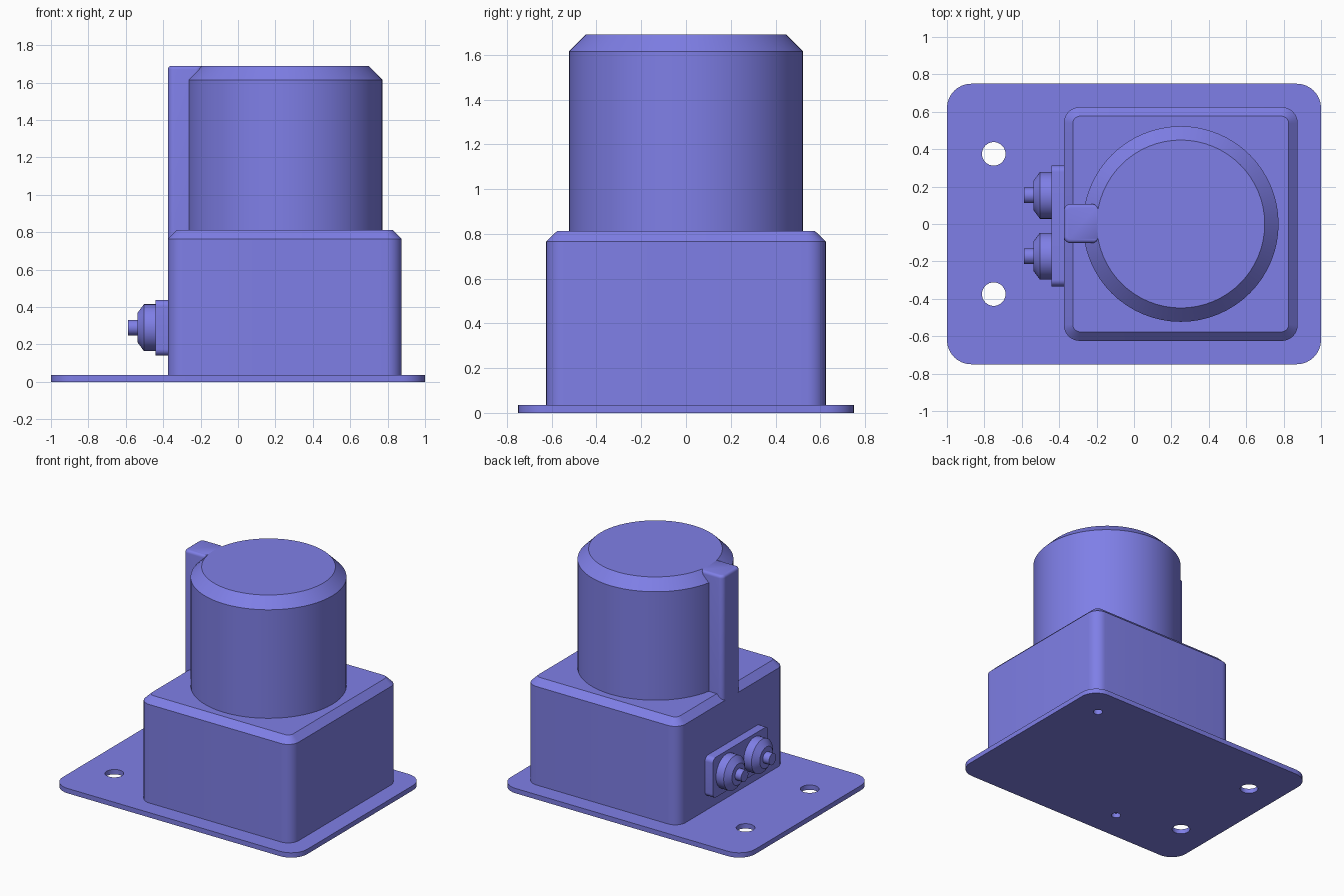
import bpy, bmesh
from math import sin, cos, pi, radians

if "Cube" in bpy.data.objects:
    bpy.data.objects.remove(bpy.data.objects["Cube"])

# Violet-blue paint shared by all parts
paint = bpy.data.materials.new("violet_paint")
paint.diffuse_color = (0.212, 0.212, 0.8, 1)
paint.use_nodes = True
paint.node_tree.nodes["Principled BSDF"].inputs["Base Color"].default_value = paint.diffuse_color


def circle(cx, cy, r, n=64):
    return [(cx + r * cos(2 * pi * i / n), cy + r * sin(2 * pi * i / n)) for i in range(n)]


def rounded_rect(x0, x1, y0, y1, r, n=8):
    pts = []
    corners = [(x1 - r, y1 - r), (x0 + r, y1 - r), (x0 + r, y0 + r), (x1 - r, y0 + r)]
    for q, (cx, cy) in enumerate(corners):
        for i in range(n + 1):
            a = (q + i / n) * pi / 2
            pts.append((cx + r * cos(a), cy + r * sin(a)))
    return pts


def finish(obj):
    obj.data.materials.clear()
    obj.data.materials.append(paint)
    bpy.ops.object.select_all(action='DESELECT')
    obj.select_set(True)
    bpy.context.view_layer.objects.active = obj
    bpy.ops.object.shade_smooth_by_angle(angle=radians(30))


def loft(name, rings, along_x=False):
    """Skin a stack of (outline, height) rings and cap both ends."""
    bm = bmesh.new()
    loops = [[bm.verts.new((h, u, v) if along_x else (u, v, h)) for u, v in outline]
             for outline, h in rings]
    for a, b in zip(loops, loops[1:]):
        for i in range(len(a)):
            j = (i + 1) % len(a)
            bm.faces.new((a[i], a[j], b[j], b[i]))
    bm.faces.new(loops[0])
    bm.faces.new(loops[-1])
    bmesh.ops.recalc_face_normals(bm, faces=bm.faces)
    me = bpy.data.meshes.new(name)
    bm.to_mesh(me)
    bm.free()
    obj = bpy.data.objects.new(name, me)
    bpy.context.collection.objects.link(obj)
    finish(obj)


def plate(name, outlines, z0, z1):
    """Flat plate from an outer outline and hole outlines."""
    cu = bpy.data.curves.new(name, 'CURVE')
    cu.dimensions = '2D'
    cu.fill_mode = 'BOTH'
    cu.extrude = (z1 - z0) / 2
    for pts in outlines:
        sp = cu.splines.new('POLY')
        sp.points.add(len(pts) - 1)
        for p, (x, y) in zip(sp.points, pts):
            p.co = (x, y, 0, 1)
        sp.use_cyclic_u = True
    obj = bpy.data.objects.new(name, cu)
    obj.location.z = (z0 + z1) / 2
    bpy.context.collection.objects.link(obj)
    bpy.ops.object.select_all(action='DESELECT')
    obj.select_set(True)
    bpy.context.view_layer.objects.active = obj
    bpy.ops.object.convert(target='MESH')
    obj = bpy.context.object
    bm = bmesh.new()
    bm.from_mesh(obj.data)
    bmesh.ops.remove_doubles(bm, verts=bm.verts, dist=1e-5)
    bmesh.ops.recalc_face_normals(bm, faces=bm.faces)
    bm.to_mesh(obj.data)
    bm.free()
    finish(obj)


# Mounting plate with two bolt holes and two small screw holes under the box
plate("mounting_plate",
      [rounded_rect(-1, 1, -0.75, 0.75, 0.13),
       circle(-0.75, 0.375, 0.063, 32), circle(-0.75, -0.375, 0.063, 32),
       circle(0.77, 0.52, 0.033, 24), circle(-0.27, -0.52, 0.033, 24)], 0, 0.036)

# Square housing with a chamfered top
side = rounded_rect(-0.375, 0.875, -0.625, 0.625, 0.085)
loft("housing", [(side, 0.036), (side, 0.765),
                 (rounded_rect(-0.327, 0.827, -0.577, 0.577, 0.04), 0.812)])

# Round body with a chamfered rim
loft("round_body", [(circle(0.25, 0, 0.523), 0.80), (circle(0.25, 0, 0.523), 1.615),
                    (circle(0.25, 0, 0.449), 1.69)])

# Rib down the left side, with a rounded top edge
rib = [(rounded_rect(-0.375, -0.19, -0.102, 0.107, 0.035), 0.765)]
for i in range(5):
    a = i * pi / 8
    d, h = 0.02 * (1 - cos(a)), 1.67 + 0.02 * sin(a)
    rib.append((rounded_rect(-0.375 + d, -0.19, -0.102 + d, 0.107 - d, 0.035 - d), h))
loft("side_rib", rib)

# Connector backing plate and two stepped connectors
back = rounded_rect(-0.333, 0.313, 0.14, 0.438, 0.035)
loft("connector_plate", [(back, -0.37), (back, -0.44)], along_x=True)
for n, y in enumerate((0.153, -0.172)):
    profile = [(0.125, -0.435), (0.125, -0.503), (0.078, -0.538), (0.042, -0.538), (0.042, -0.588)]
    loft(f"connector_{n + 1}", [(circle(y, 0.29, r, 40), x) for r, x in profile], along_x=True)
